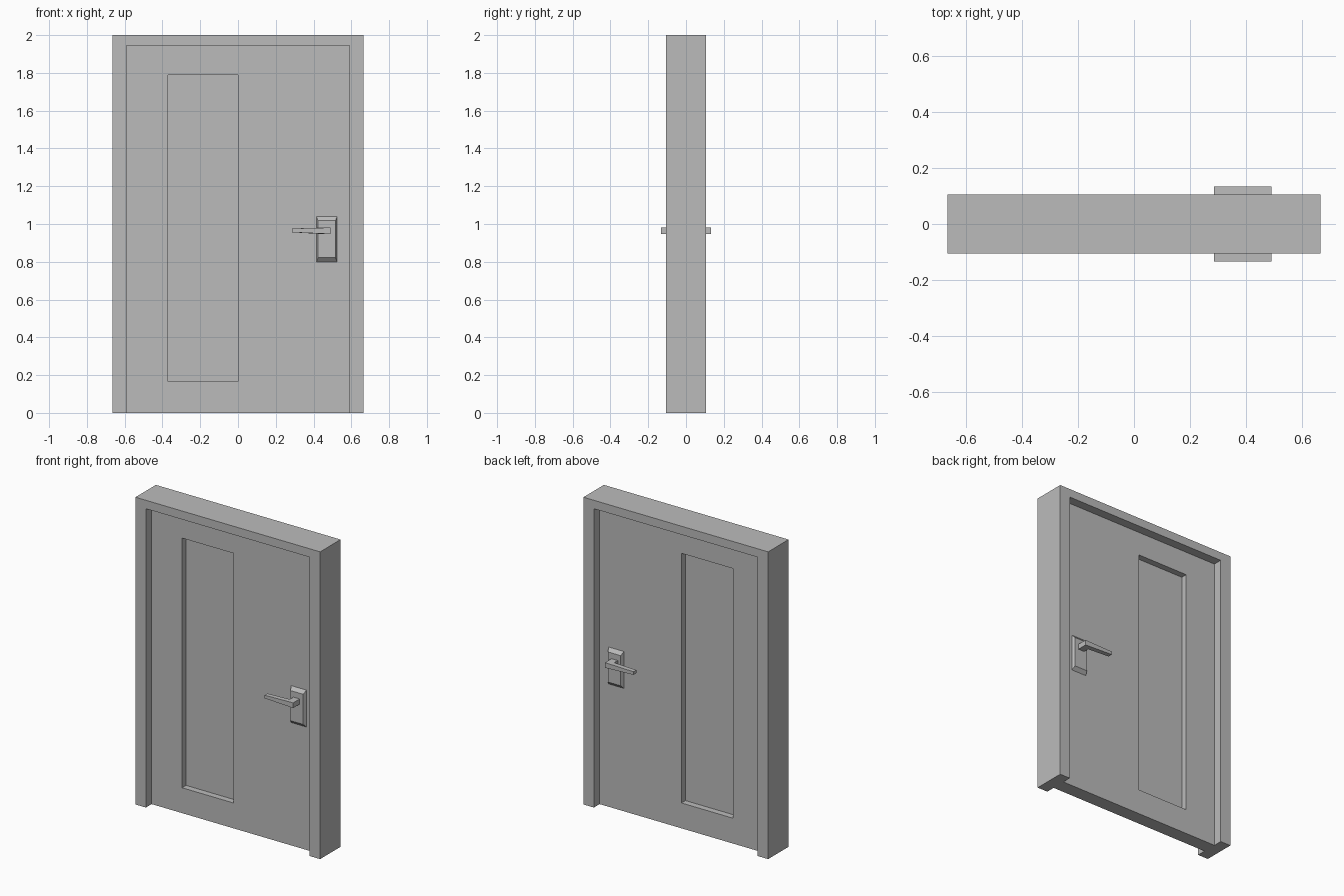
import bpy
import bmesh

if "Cube" in bpy.data.objects:
    bpy.data.objects.remove(bpy.data.objects["Cube"], do_unlink=True)

# One flat grey for everything
GREY = (0.5, 0.5, 0.5, 1)
grey = bpy.data.materials.new("plain grey")
grey.use_nodes = True
grey.diffuse_color = GREY
grey.node_tree.nodes["Principled BSDF"].inputs["Base Color"].default_value = GREY

FRAME_X, FRAME_Y, TOP = 0.665, 0.105, 2.0
DOOR_X, DOOR_Y, DOOR_TOP = 0.59, 0.046, 1.945
GLASS_Y = 0.005


def finish(name, bm, mirror=False):
    """Turn a bmesh into a named object, optionally mirrored front to back."""
    bmesh.ops.recalc_face_normals(bm, faces=bm.faces)
    mesh = bpy.data.meshes.new(name)
    bm.to_mesh(mesh)
    bm.free()
    mesh.materials.append(grey)
    obj = bpy.data.objects.new(name, mesh)
    bpy.context.collection.objects.link(obj)
    if mirror:
        mod = obj.modifiers.new("front and back", 'MIRROR')
        mod.use_axis = (False, True, False)
        mod.use_mirror_merge = False
    return obj


def prism(bm, outline, vector):
    """Extrude a closed outline of 3D points along a vector."""
    face = bm.faces.new([bm.verts.new(p) for p in outline])
    new = bmesh.ops.extrude_face_region(bm, geom=[face], use_keep_orig=True)["geom"]
    bmesh.ops.translate(bm, vec=vector,
                        verts=[v for v in new if isinstance(v, bmesh.types.BMVert)])


def box(bm, x0, x1, y0, y1, z0, z1):
    prism(bm, [(x0, y0, z0), (x1, y0, z0), (x1, y0, z1), (x0, y0, z1)], (0, y1 - y0, 0))


# Door frame: upside-down U extruded through the wall depth
bm = bmesh.new()
half = [(DOOR_X, DOOR_TOP), (DOOR_X, 0), (FRAME_X, 0), (FRAME_X, TOP)]
outline = half + [(-x, z) for x, z in reversed(half)]
prism(bm, [(x, -FRAME_Y, z) for x, z in outline], (0, 2 * FRAME_Y, 0))
finish("door_frame", bm)

# Door leaf with a tall recessed pane on both sides
bm = bmesh.new()
box(bm, -DOOR_X, DOOR_X, -DOOR_Y, DOOR_Y, 0, DOOR_TOP)
bmesh.ops.recalc_face_normals(bm, faces=bm.faces)
for side in (-1, 1):
    face = next(f for f in bm.faces if f.normal.y * side > 0.9)
    bmesh.ops.inset_individual(bm, faces=[face], thickness=0.1)
    for v in face.verts:
        v.co.x = 0.0 if v.co.x > 0 else -0.37
        v.co.z = 1.79 if v.co.z > 1 else 0.165
    bmesh.ops.inset_individual(bm, faces=[face], thickness=0)
    for v in face.verts:
        v.co.y = side * GLASS_Y
finish("door_leaf", bm)

# Handle plate with sloping edges
bm = bmesh.new()
box(bm, 0.415, 0.525, -DOOR_Y - 0.02, -DOOR_Y, 0.80, 1.04)
for v in bm.verts:
    if v.co.y < -DOOR_Y - 0.01:
        v.co.x += 0.009 if v.co.x < 0.47 else -0.009
        v.co.z += 0.022 if v.co.z < 0.92 else -0.022
finish("handle_plate", bm, mirror=True)

# Lever: L-shaped plan, tapering in height towards its tip
bm = bmesh.new()
plan = [(0.285, -0.133), (0.49, -0.133), (0.49, -DOOR_Y - 0.015),
        (0.445, -DOOR_Y - 0.015), (0.445, -0.103), (0.285, -0.103)]
prism(bm, [(x, y, 0.947) for x, y in plan], (0, 0, 0.034))
for v in bm.verts:
    if v.co.x < 0.3:
        v.co.z = 0.976 if v.co.z > 0.96 else 0.956
finish("handle_lever", bm, mirror=True)
